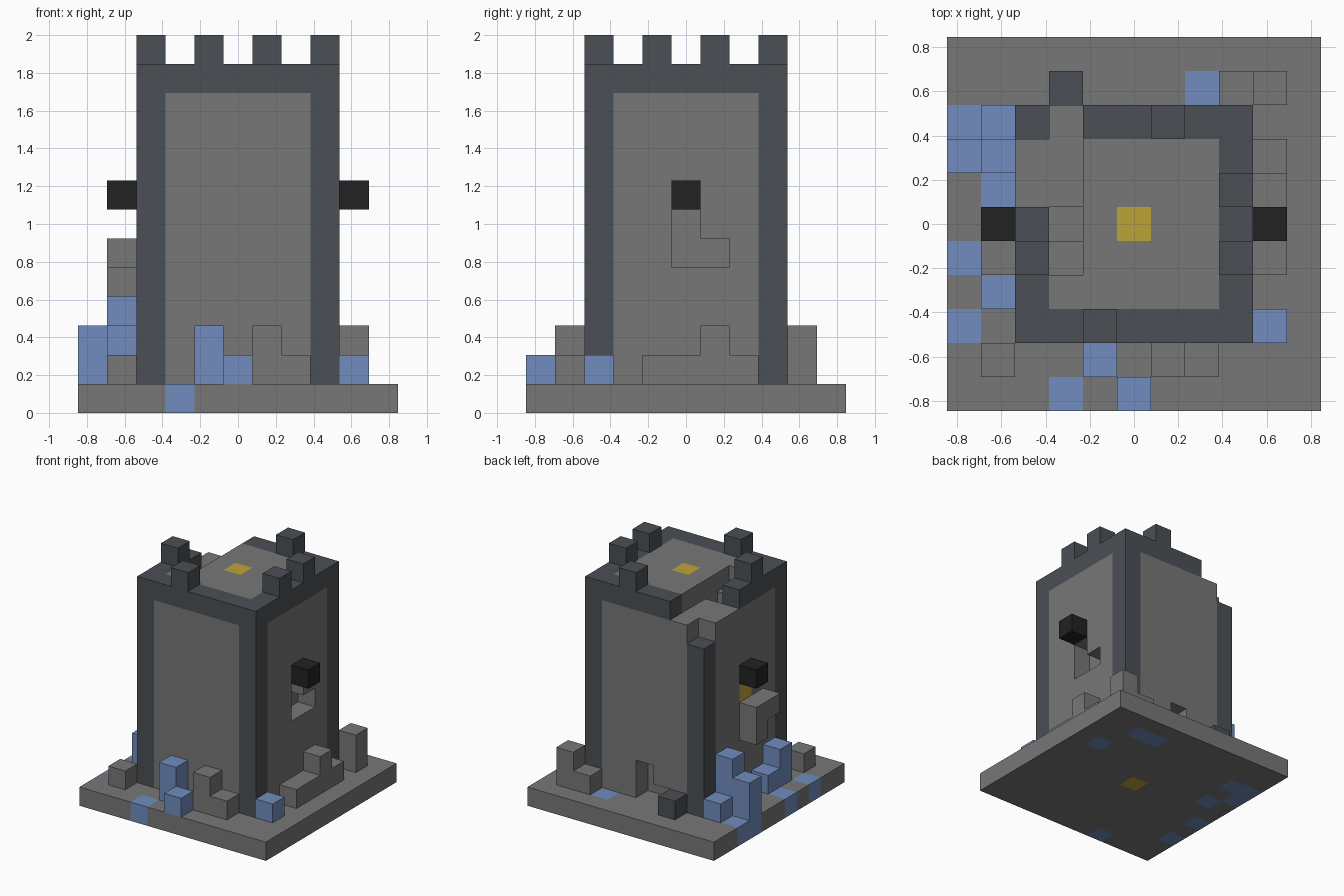
import bpy, bmesh
from math import radians
from mathutils import Vector

cube = bpy.data.objects.get("Cube")
if cube:
    bpy.data.objects.remove(cube, do_unlink=True)

U = 2 / 13  # edge of one block


def material(name, rgb):
    m = bpy.data.materials.new(name)
    m.use_nodes = True
    m.diffuse_color = (*rgb, 1)
    m.node_tree.nodes["Principled BSDF"].inputs["Base Color"].default_value = (*rgb, 1)
    return m


STONE, SLATE, BLUE, BLACK, GOLD = range(5)
MATERIALS = [
    material("grey stone", (0.185, 0.185, 0.185)),
    material("dark slate", (0.07, 0.08, 0.09)),
    material("blue stone", (0.165, 0.262, 0.515)),
    material("black", (0.016, 0.016, 0.016)),
    material("gold", (0.515, 0.366, 0.041)),
]
parts = {}


def fill(part, xs, ys, zs, colour):
    """Add a box of unit blocks to a part; xs, ys, zs are inclusive ranges or single numbers."""
    span = [range(r, r + 1) if isinstance(r, int) else range(r[0], r[1] + 1) for r in (xs, ys, zs)]
    cells = parts.setdefault(part, {})
    for x in span[0]:
        for y in span[1]:
            for z in span[2]:
                cells[x, y, z] = colour


def carve(part, xs, ys, zs):
    fill(part, xs, ys, zs, None)
    parts[part] = {c: m for c, m in parts[part].items() if m is not None}


# Base slab with blue paving
fill("base", (-5, 5), (-5, 5), 0, STONE)
for x, y in [(4, 2), (2, 4), (3, 4), (-4, 3), (-5, 3), (-5, 2),
             (-4, 1), (-5, -1), (-5, -3), (-2, -5)]:
    fill("base", x, y, 0, BLUE)
fill("base", 0, 0, 0, GOLD)

# Tower body, slate corner posts and slate rim
fill("tower", (-3, 3), (-3, 3), (1, 10), STONE)
for x in (-3, 3):
    for y in (-3, 3):
        fill("tower", x, y, (1, 10), SLATE)
fill("tower", (-3, 3), (-3, 3), 11, SLATE)
fill("tower", (-2, 2), (-2, 2), 11, STONE)
fill("tower", 0, 0, 11, GOLD)
fill("tower", -3, 0, 6, GOLD)

# Broken rear corner of the roof
carve("tower", -3, (1, 3), 11)
carve("tower", -2, (-1, 3), 11)
carve("tower", -3, 3, 10)
carve("tower", -2, 0, 10)

# Broken holes in the side and rear walls
carve("tower", 3, 0, (5, 6))
carve("tower", 3, 1, 5)
carve("tower", 0, 3, (1, 2))
carve("tower", -1, 3, 1)

# Battlements
for x, y in [(-1, -3), (-3, -1), (3, -1), (3, 1), (1, 3)]:
    fill("battlements", x, y, 12, SLATE)

# Side lamps
for side, x in (("left", 4), ("right", -4)):
    fill(side + "_lamp", x, 0, 7, BLACK)

# Stones clinging under the right lamp
fill("wall_stones", -4, 0, (4, 5), STONE)
fill("wall_stones", -4, -1, 5, STONE)

# Grey rubble on the base
fill("grey_rubble", 4, (-1, 2), 1, STONE)
for x, y, top in [(4, 1, 2), (4, 4, 2), (3, 4, 1), (1, -4, 2), (2, -4, 1), (-4, -4, 1)]:
    fill("grey_rubble", x, y, (1, top), STONE)
fill("fallen_battlement", -2, 4, 1, SLATE)

# Blue rubble on the base
for x, y, top in [(-1, -4, 2), (0, -5, 1), (4, -3, 1), (-5, 2, 2), (-4, 2, 3),
                  (-4, 3, 1), (-4, -1, 1), (-4, -2, 2)]:
    fill("blue_rubble", x, y, (1, top), BLUE)

occupied = {c for cells in parts.values() for c in cells}


def build(name, cells):
    """Turn a part's blocks into a clean shell of its exposed faces."""
    bm = bmesh.new()
    for cell, colour in cells.items():
        centre = Vector(cell) + Vector((0, 0, 0.5))
        for axis in range(3):
            for sign in (-1, 1):
                near = list(cell)
                near[axis] += sign
                if tuple(near) in occupied:
                    continue
                n, a, b = Vector(), Vector(), Vector()
                n[axis] = sign / 2
                a[(axis + 1) % 3] = 0.5
                b[(axis + 2) % 3] = sign / 2
                corners = [centre + n + d for d in (-a - b, a - b, a + b, b - a)]
                face = bm.faces.new([bm.verts.new(p * U) for p in corners])
                face.material_index = colour
    bmesh.ops.remove_doubles(bm, verts=bm.verts, dist=U / 100)
    bmesh.ops.dissolve_limit(bm, angle_limit=radians(1), verts=bm.verts,
                             edges=bm.edges, delimit={"MATERIAL"})
    mesh = bpy.data.meshes.new(name)
    bm.to_mesh(mesh)
    bm.free()
    for m in MATERIALS:
        mesh.materials.append(m)
    bpy.context.collection.objects.link(bpy.data.objects.new(name, mesh))


for name, cells in parts.items():
    build(name, cells)
